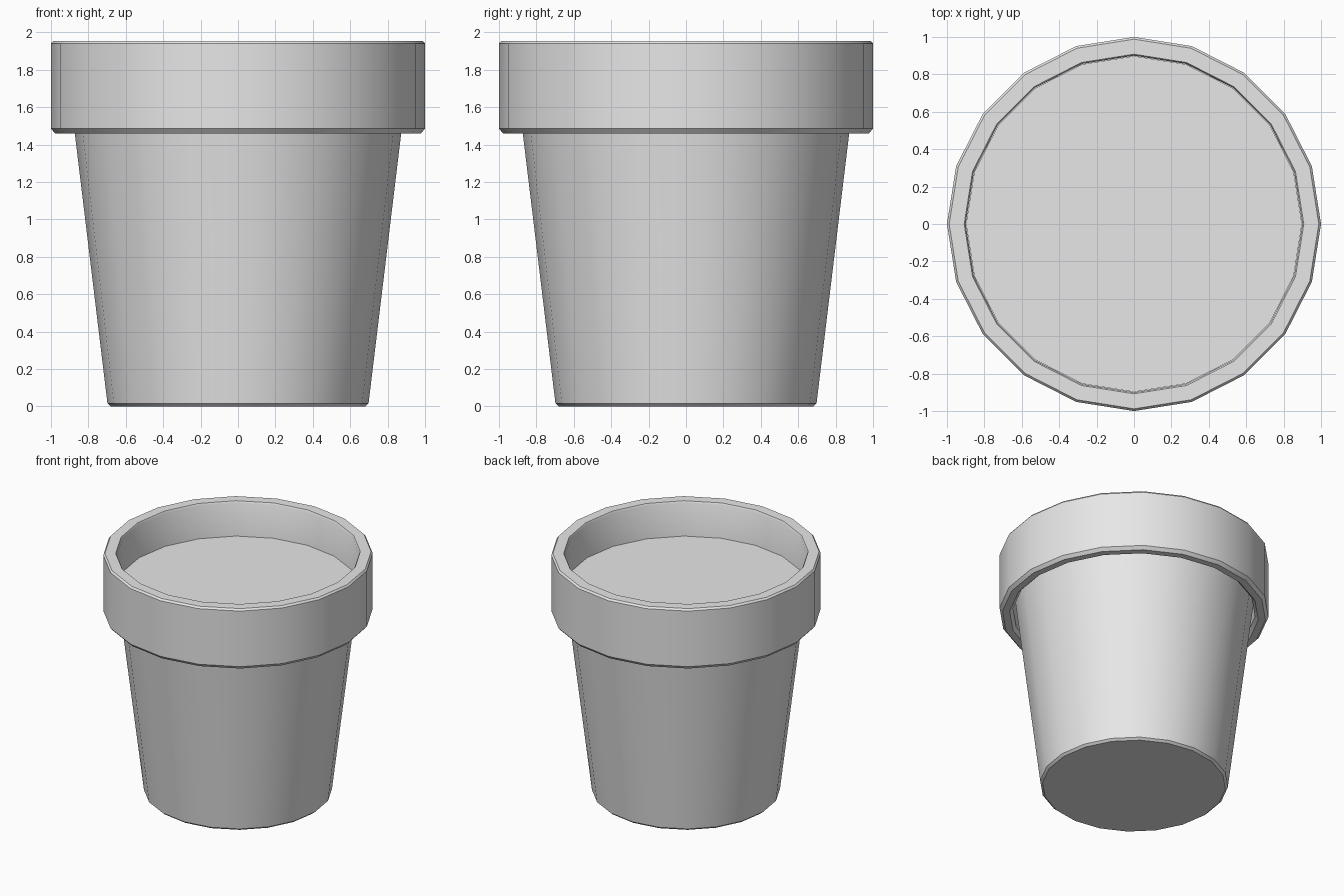
import bpy
import bmesh
from math import cos, sin, tau, radians

cube = bpy.data.objects.get("Cube")
if cube:
    bpy.data.objects.remove(cube, do_unlink=True)

SIDES = 20

grey = bpy.data.materials.new("plain_grey")
grey.use_nodes = True
colour = (0.8, 0.8, 0.8, 1)
grey.diffuse_color = colour
grey.node_tree.nodes["Principled BSDF"].inputs["Base Color"].default_value = colour


def lathe(name, profile, closed):
    """Turn (radius, height) points about z; open profiles get flat caps."""
    bm = bmesh.new()
    rings = [[bm.verts.new((r * cos(tau * i / SIDES), r * sin(tau * i / SIDES), z))
              for i in range(SIDES)] for r, z in profile]
    pairs = list(zip(rings, rings[1:]))
    if closed:
        pairs.append((rings[-1], rings[0]))
    else:
        bm.faces.new(rings[0])
        bm.faces.new(rings[-1])
    for low, high in pairs:
        for i in range(SIDES):
            j = (i + 1) % SIDES
            bm.faces.new((low[i], low[j], high[j], high[i]))
    bmesh.ops.recalc_face_normals(bm, faces=bm.faces[:])
    mesh = bpy.data.meshes.new(name)
    bm.to_mesh(mesh)
    bm.free()
    mesh.materials.append(grey)
    obj = bpy.data.objects.new(name, mesh)
    bpy.context.collection.objects.link(obj)
    bpy.ops.object.select_all(action="DESELECT")
    obj.select_set(True)
    bpy.context.view_layer.objects.active = obj
    bpy.ops.object.shade_smooth_by_angle(angle=radians(30))
    return obj


# Tapered body, its flat top forming the filled surface inside the rim
lathe("pot_body", [(0.68, 0), (0.698, 0.016), (0.898, 1.67)], closed=False)

# Chamfered collar that overhangs the body
lathe("pot_rim", [(0.925, 1.46), (0.978, 1.46), (1.0, 1.485), (1.0, 1.94),
                  (0.988, 1.955), (0.908, 1.955), (0.9, 1.94), (0.9, 1.485)],
      closed=True)
